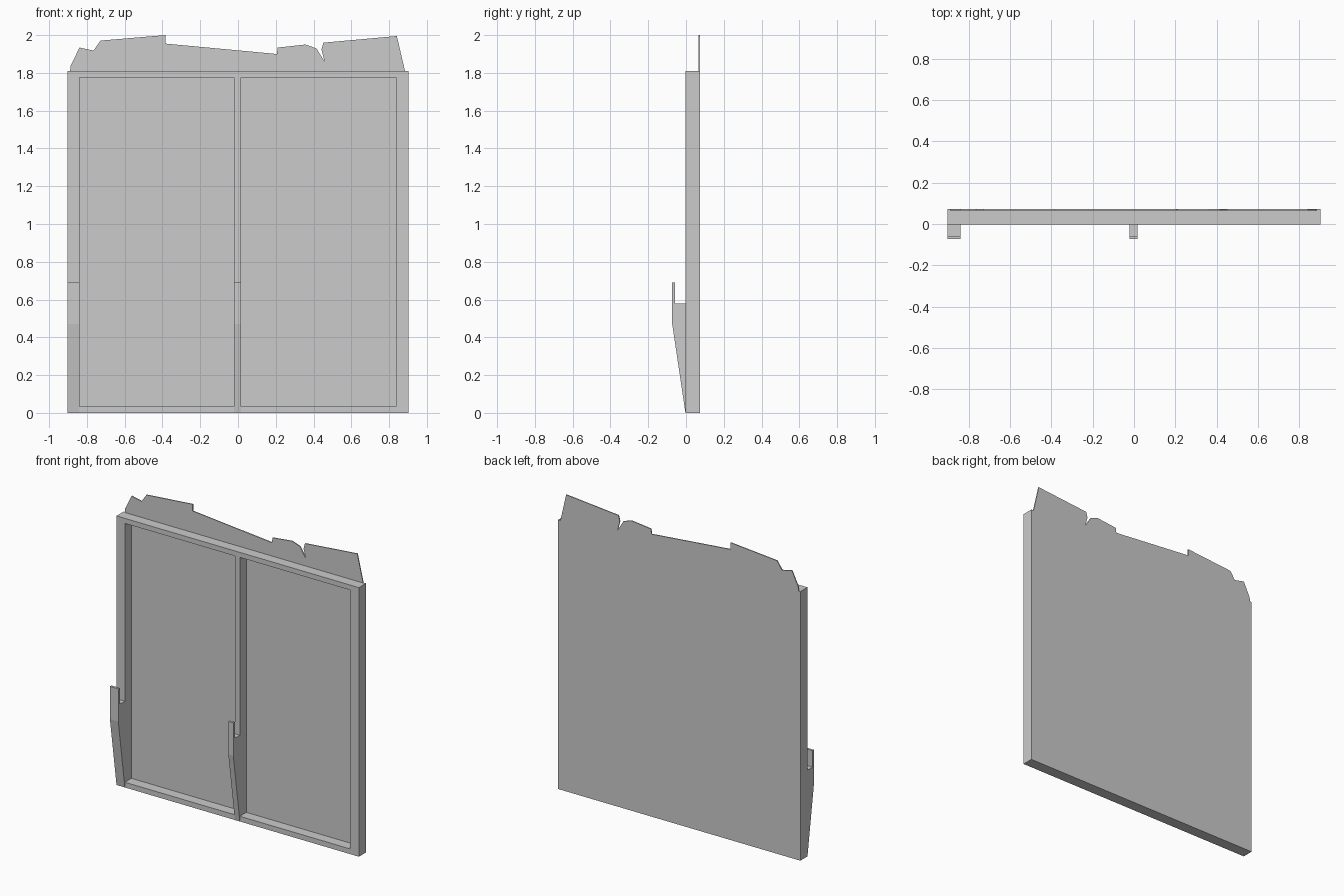
import bpy, bmesh
from mathutils import Vector

if "Cube" in bpy.data.objects:
    bpy.data.objects.remove(bpy.data.objects["Cube"])

FRONT, MID, BACK = -0.003, 0.066, 0.073
HALF, TOP = 0.902, 1.81


def prism(name, points, offset):
    """Extrude a closed flat outline along offset."""
    bm = bmesh.new()
    face = bm.faces.new([bm.verts.new(p) for p in points])
    ext = bmesh.ops.extrude_face_region(bm, geom=[face])
    verts = [g for g in ext["geom"] if isinstance(g, bmesh.types.BMVert)]
    bmesh.ops.translate(bm, verts=verts, vec=Vector(offset))
    bmesh.ops.recalc_face_normals(bm, faces=bm.faces[:])
    mesh = bpy.data.meshes.new(name)
    bm.to_mesh(mesh)
    bm.free()
    obj = bpy.data.objects.new(name, mesh)
    bpy.context.collection.objects.link(obj)
    return obj


def upright(name, x0, x1, profile):
    return prism(name, [(x0, y, z) for y, z in profile], (x1 - x0, 0, 0))


def rail(name, x0, x1, z0, z1):
    outline = [(x0, FRONT, z0), (x1, FRONT, z0), (x1, FRONT, z1), (x0, FRONT, z1)]
    return prism(name, outline, (0, MID - FRONT, 0))


# Uprights: two carry a hook at the front, the right one is plain
plain = [(FRONT, 0), (MID, 0), (MID, TOP), (FRONT, TOP)]
hooked = plain + [(FRONT, 0.58), (-0.057, 0.58), (-0.057, 0.69),
                  (-0.073, 0.69), (-0.073, 0.47)]
upright("left_hook_stile", -HALF, -0.84, hooked)
upright("centre_hook_stile", -0.021, 0.016, hooked)
upright("right_stile", 0.837, HALF, plain)

# Top and bottom rails between the uprights
for side, x0, x1 in (("left", -0.84, -0.021), ("right", 0.016, 0.837)):
    rail(side + "_bottom_rail", x0, x1, 0, 0.035)
    rail(side + "_top_rail", x0, x1, 1.776, TOP)

# Back panel with a broken top edge
jagged = [(-0.889, TOP), (-0.886, 1.838), (-0.839, 1.934), (-0.765, 1.918),
          (-0.728, 1.971), (-0.384, 2.0), (-0.384, 1.955), (0.206, 1.90),
          (0.21, 1.934), (0.357, 1.95), (0.415, 1.93), (0.458, 1.86),
          (0.442, 1.923), (0.452, 1.96), (0.841, 1.995), (0.884, TOP)]
outline = [(HALF, 0), (-HALF, 0), (-HALF, TOP)] + jagged + [(HALF, TOP)]
prism("torn_back_panel", [(x, MID, z) for x, z in outline], (0, BACK - MID, 0))
